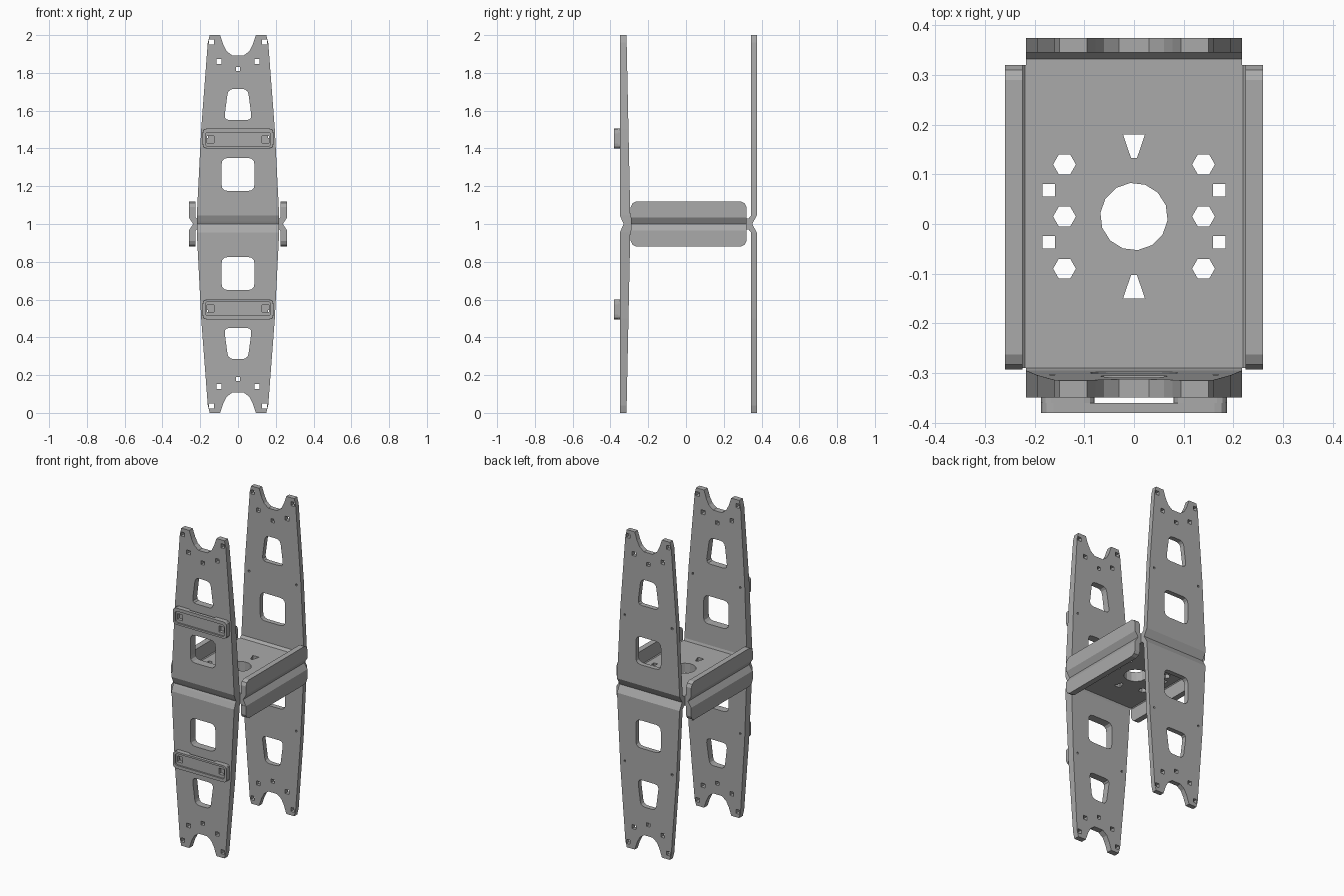
import bpy, bmesh, math
from mathutils import Vector

if "Cube" in bpy.data.objects:
    bpy.data.objects.remove(bpy.data.objects["Cube"])

metal = bpy.data.materials.new("plain grey metal")
metal.use_nodes = True
GREY = (0.4, 0.4, 0.4, 1)
metal.diffuse_color = GREY
metal.node_tree.nodes["Principled BSDF"].inputs["Base Color"].default_value = GREY


def rounded(points, r):
    """Round every corner of a polygon with a short curve."""
    out = []
    for i, p in enumerate(points):
        p, a, b = Vector(p), Vector(points[i - 1]), Vector(points[(i + 1) % len(points)])
        s, e = p + (a - p).normalized() * r, p + (b - p).normalized() * r
        out += [s * (1 - t) ** 2 + p * 2 * t * (1 - t) + e * t * t for t in (0, 0.33, 0.67, 1)]
    return out


def ring(x, y, r, n=4, turn=math.pi / 4):
    return [(x + r * math.cos(turn + math.tau * i / n),
             y + r * math.sin(turn + math.tau * i / n)) for i in range(n)]


def box(x0, x1, y0, y1):
    return [(x0, y0), (x1, y0), (x1, y1), (x0, y1)]


def both_sides(half):
    return half + [(-x, y) for x, y in reversed(half)]


def panel(name, loops, place, mirror):
    """Fill an outline with holes, thicken it, and place each point (u, v, t in 0..1)."""
    curve = bpy.data.curves.new(name, 'CURVE')
    curve.dimensions, curve.fill_mode, curve.extrude = '2D', 'BOTH', 0.5
    for loop in loops:
        spline = curve.splines.new('POLY')
        spline.points.add(len(loop) - 1)
        for point, co in zip(spline.points, loop):
            point.co = (co[0], co[1], 0, 1)
        spline.use_cyclic_u = True
    helper = bpy.data.objects.new(name + " outline", curve)
    bpy.context.collection.objects.link(helper)
    mesh = bpy.data.meshes.new_from_object(
        helper.evaluated_get(bpy.context.evaluated_depsgraph_get()))
    bpy.data.objects.remove(helper)
    bpy.data.curves.remove(curve)
    bm = bmesh.new()
    bm.from_mesh(mesh)
    bmesh.ops.remove_doubles(bm, verts=bm.verts, dist=0.0001)
    for v in bm.verts:
        v.co = place(v.co.x, v.co.y, v.co.z + 0.5)
    bmesh.ops.recalc_face_normals(bm, faces=bm.faces)
    for f in bm.faces:
        f.smooth = False
    bm.to_mesh(mesh)
    bm.free()
    mesh.materials.clear()
    mesh.materials.append(metal)
    ob = bpy.data.objects.new(name, mesh)
    ob.location.z = 1
    bpy.context.collection.objects.link(ob)
    if mirror:
        mod = ob.modifiers.new("Mirror", 'MIRROR')
        mod.use_axis = [axis in mirror for axis in "xyz"]
        mod.use_mirror_merge = False
    return ob


def mix(a, b, t):
    return a + (b - a) * t


# Arms: tapered plates with a scooped end, two windows and bolt holes
arm = both_sides([(0.218, 0.045), (0.195, 0.5), (0.16, 0.96), (0.15, 1.0),
                  (0.095, 1.0), (0.078, 0.95), (0.06, 0.915), (0.03, 0.892)])
windows = [rounded(both_sides([(0.087, 0.175), (0.087, 0.35)]), 0.035),
           rounded(both_sides([(0.074, 0.55), (0.052, 0.715)]), 0.03)]
bolts = [ring(0, 0.82, 0.016)]
for s in (-1, 1):
    bolts += [ring(s * 0.1, 0.86, 0.018), ring(s * 0.14, 0.963, 0.018),
              ring(s * 0.165, 0.46, 0.008)]
arm_loops = [arm] + windows + bolts

panel("front_arm", arm_loops,
      lambda u, v, t: (u, mix(-0.35, -0.294 - 0.021 * v, t), v), "z")
panel("back_arm", arm_loops,
      lambda u, v, t: (u, mix(0.345, 0.375, t), v), "z")

# Bends joining the arms to the base
front_bend = [(-0.29, 0), (-0.33, 0), (-0.336, 0.012), (-0.35, 0.045),
              (-0.295, 0.045), (-0.29, 0.03)]
back_bend = [(0.32, 0), (0.35, 0), (0.358, 0.014), (0.375, 0.045),
             (0.345, 0.045), (0.332, 0.03), (0.32, 0.03)]
for name, profile in (("front_bend", front_bend), ("back_bend", back_bend)):
    panel(name, [profile], lambda u, v, t: (mix(-0.218, 0.218, t), u, v), "z")

# Base plate with its centre hole and ring of mounting holes
MID = 0.015
holes = [ring(0, MID, 0.068, 14)]
for s in (-1, 1):
    holes.append([(-0.022, MID + s * 0.165), (0.022, MID + s * 0.165),
                  (0.006, MID + s * 0.118), (-0.006, MID + s * 0.118)])
    holes += [ring(s * 0.14, MID + d, 0.023, 6, 0) for d in (-0.105, 0, 0.105)]
    holes += [ring(s * 0.172, MID + d, 0.018) for d in (-0.052, 0.053)]
panel("base_plate", [box(-0.2, 0.2, -0.29, 0.32)] + holes,
      lambda u, v, t: (u, v, mix(-0.03, 0.03, t)), "")

# Side lips and their bends
panel("side_bends", [[(0.2, 0), (0.238, 0), (0.26, 0.035), (0.225, 0.035),
                      (0.22, 0.03), (0.2, 0.03)]],
      lambda u, v, t: (u, mix(-0.29, 0.32, t), v), "xz")
lip = [(-0.293, 0.035), (0.32, 0.035), (0.32, 0.09), (0.31, 0.11), (0.29, 0.12),
       (-0.263, 0.12), (-0.283, 0.11), (-0.293, 0.09)]
panel("side_lips", [lip], lambda u, v, t: (mix(0.225, 0.26, t), u, v), "xz")

# Raised bars on the front arm: web, rim and feet
sockets = [ring(s * 0.145, 0.448, 0.026) for s in (-1, 1)]
panel("bar_web", [rounded(box(-0.187, 0.187, 0.4, 0.505), 0.025)] + sockets,
      lambda u, v, t: (u, mix(-0.371, -0.361, t), v), "z")
panel("bar_rim", [rounded(box(-0.187, 0.187, 0.4, 0.505), 0.025),
                  rounded(box(-0.172, 0.172, 0.412, 0.485), 0.015)],
      lambda u, v, t: (u, mix(-0.381, -0.371, t), v), "z")
panel("bar_feet", [rounded(box(0.08, 0.187, 0.4, 0.505), 0.02), sockets[1]],
      lambda u, v, t: (u, mix(-0.361, -0.349, t), v), "xz")
